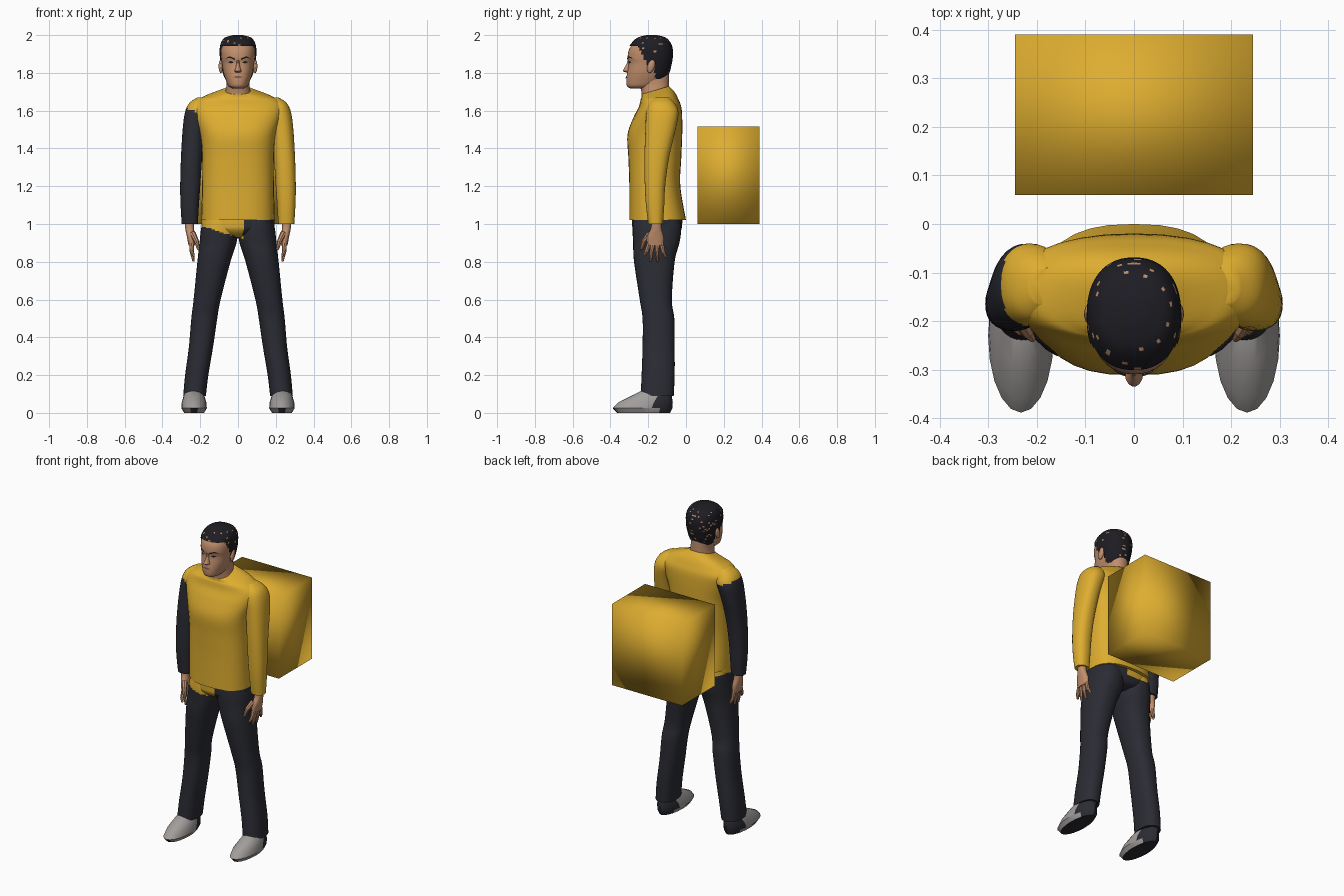
import bpy, bmesh, math, random
from mathutils import Vector
from mathutils.bvhtree import BVHTree

if "Cube" in bpy.data.objects:
    bpy.data.objects.remove(bpy.data.objects["Cube"])
random.seed(4)


def material(name, rgb):
    m = bpy.data.materials.new(name)
    m.use_nodes = True
    m.diffuse_color = (*rgb, 1)
    m.node_tree.nodes["Principled BSDF"].inputs["Base Color"].default_value = (*rgb, 1)
    return m


YELLOW = material("mustard yellow", (0.73, 0.42, 0.03))
NAVY = material("dark navy", (0.024, 0.025, 0.034))
SKIN = material("skin", (0.53, 0.27, 0.15))
GREY = material("shoe grey", (0.36, 0.34, 0.33))
HAIR = material("black hair", (0.012, 0.012, 0.017))
LIP = material("lip brown", (0.25, 0.1, 0.06))


def finish(name, bm, mats, paint=None, angle=40):
    """Turn a bmesh into a smooth object; paint picks a material index per face."""
    bmesh.ops.recalc_face_normals(bm, faces=bm.faces)
    bm.normal_update()
    if paint:
        for f in bm.faces:
            f.material_index = paint(f.calc_center_median(), f.normal)
    mesh = bpy.data.meshes.new(name)
    bm.to_mesh(mesh)
    bm.free()
    ob = bpy.data.objects.new(name, mesh)
    bpy.context.collection.objects.link(ob)
    for m in mats:
        mesh.materials.append(m)
    bpy.ops.object.select_all(action='DESELECT')
    ob.select_set(True)
    bpy.context.view_layer.objects.active = ob
    bpy.ops.object.shade_smooth_by_angle(angle=math.radians(angle))
    return ob


def blend(rings, steps):
    """Catmull-Rom interpolation between rings."""
    out = []
    for i in range(len(rings) - 1):
        a, b, c, d = (rings[min(max(k, 0), len(rings) - 1)] for k in range(i - 1, i + 3))
        for s in range(steps):
            t = s / steps
            out.append([0.5 * (2 * q + (r - p) * t + (2 * p - 5 * q + 4 * r - w) * t * t
                               + (3 * q - p - 3 * r + w) * t ** 3)
                        for p, q, r, w in zip(a, b, c, d)])
    return out + [rings[-1]]


def loft(bm, rings, side=1, sides=32, steps=5, power=2.3):
    """Skin rings of (height, front y, back y, x from, x to, tilt)."""
    loops = []
    for z, yf, yb, xa, xb, tilt in blend([(*r, 0)[:6] for r in rings], steps):
        loop = []
        for k in range(sides):
            a = math.tau * k / sides
            c, s = (math.copysign(abs(v) ** (2 / power), v) for v in (math.cos(a), math.sin(a)))
            dy = s * (yb - yf) / 2
            x = (xa + xb) / 2 + c * (xb - xa) / 2
            loop.append(bm.verts.new((side * x, (yf + yb) / 2 + dy, z + tilt * dy)))
        loops.append(loop)
    for lo, hi in zip(loops, loops[1:]):
        for k in range(sides):
            n = (k + 1) % sides
            bm.faces.new((lo[k], lo[n], hi[n], hi[k]))
    bm.faces.new(loops[0])
    bm.faces.new(loops[-1])


def centred(rows):
    return [(z, yf, yb, -w, w, *rest) for z, yf, yb, w, *rest in rows]


def finger(bm, a, b, r0, r1):
    """Tapered tube with a rounded tip."""
    a, b = Vector(a), Vector(b)
    d = b - a
    rot = d.to_track_quat('Z', 'Y').to_matrix().to_4x4()
    rot.translation = (a + b) / 2
    bmesh.ops.create_cone(bm, cap_ends=True, segments=8, radius1=r0, radius2=r1,
                          depth=d.length, matrix=rot)
    rot.translation = b
    bmesh.ops.create_uvsphere(bm, u_segments=8, v_segments=6, radius=r1, matrix=rot)


# Delivery box, softly shaded across its corners
bpy.ops.mesh.primitive_cube_add(size=1, location=(0, 0.225, 1.258))
box = bpy.context.object
box.name = "delivery_box"
box.scale = (0.49, 0.33, 0.515)
bpy.ops.object.transform_apply(location=False, rotation=False)
box.data.materials.append(YELLOW)
bpy.ops.object.shade_smooth()

# Shirt body
bm = bmesh.new()
loft(bm, centred([
    (1.02, -0.30, 0.0, 0.195), (1.2, -0.30, -0.03, 0.19), (1.35, -0.305, -0.025, 0.19),
    (1.47, -0.31, -0.02, 0.20), (1.56, -0.28, -0.02, 0.23), (1.62, -0.25, -0.025, 0.245),
    (1.66, -0.24, -0.04, 0.21), (1.685, -0.235, -0.06, 0.155, 0.15),
    (1.708, -0.235, -0.09, 0.075, 0.3)]), power=2.5)
finish("shirt_body", bm, [YELLOW])


# Trousers, with the shirt colour running below the hem on one hip
def trouser_paint(c, n):
    edge = 0.93 - 0.3 * c.x if c.y < -0.15 else 0.98 - 0.08 * c.x
    return 1 if c.x < 0.03 and c.z > edge else 0


bm = bmesh.new()
loft(bm, centred([(0.925, -0.2, -0.09, 0.04), (0.94, -0.25, -0.045, 0.12),
                  (0.97, -0.28, -0.025, 0.18), (1.0, -0.285, -0.02, 0.194),
                  (1.04, -0.285, -0.02, 0.188)]), sides=48)
finish("hips", bm, [NAVY, YELLOW], trouser_paint)

LEG = [(0.09, -0.24, -0.065, 0.17, 0.29), (0.2, -0.235, -0.06, 0.157, 0.28),
       (0.35, -0.23, -0.06, 0.132, 0.26), (0.5, -0.23, -0.062, 0.11, 0.247),
       (0.6, -0.245, -0.075, 0.092, 0.235), (0.8, -0.275, -0.06, 0.04, 0.215),
       (0.9, -0.28, -0.035, 0.008, 0.204), (0.97, -0.283, -0.025, 0.0, 0.196),
       (1.02, -0.28, -0.03, 0.005, 0.185)]
SHOE = [(0.0, -0.365, -0.085, 0.18, 0.285), (0.025, -0.388, -0.072, 0.165, 0.3),
        (0.055, -0.36, -0.07, 0.167, 0.298), (0.09, -0.29, -0.075, 0.178, 0.288),
        (0.12, -0.23, -0.09, 0.19, 0.275)]
ARM = [(1.0, -0.2, -0.122, 0.213, 0.298), (1.1, -0.212, -0.115, 0.207, 0.304),
       (1.2, -0.218, -0.11, 0.2, 0.306), (1.35, -0.22, -0.09, 0.19, 0.302),
       (1.5, -0.215, -0.055, 0.175, 0.293), (1.59, -0.21, -0.04, 0.15, 0.281),
       (1.64, -0.195, -0.06, 0.14, 0.258), (1.67, -0.165, -0.09, 0.15, 0.215)]
PALM = [(0.885, -0.205, -0.12, 0.228, 0.262), (0.93, -0.207, -0.117, 0.228, 0.27),
        (0.98, -0.185, -0.13, 0.233, 0.28), (1.03, -0.185, -0.13, 0.233, 0.283)]
FINGERS = [(-0.193, -0.222, 0.83), (-0.173, -0.187, 0.802),
           (-0.152, -0.15, 0.802), (-0.131, -0.108, 0.822)]

# Paired limbs
for side, label in ((1, "left"), (-1, "right")):
    bm = bmesh.new()
    loft(bm, LEG, side, steps=8)
    finish(label + "_trouser_leg", bm, [NAVY, YELLOW], trouser_paint)

    bm = bmesh.new()
    loft(bm, SHOE, side, sides=20, steps=1, power=2)
    finish(label + "_shoe", bm, [GREY, NAVY],
           lambda c, n: 1 if c.y > -0.16 or n.z < -0.6 else 0, 30)

    bm = bmesh.new()
    loft(bm, ARM, side)
    finish(label + "_sleeve", bm, [YELLOW, NAVY],
           lambda c, n: 1 if c.x < 0 and c.z < 1.6 + 0.3 * (-0.24 - c.x) else 0)

    bm = bmesh.new()
    loft(bm, PALM, side, sides=16, steps=3)
    for y0, y1, z1 in FINGERS:
        knuckle = (side * 0.245, (y0 + y1) / 2 - 0.002, 0.855)
        finger(bm, (side * 0.246, y0, 0.9), knuckle, 0.013, 0.011)
        finger(bm, knuckle, (side * 0.236, y1, z1 + 0.005), 0.011, 0.007)
    finger(bm, (side * 0.24, -0.19, 0.95), (side * 0.22, -0.222, 0.91), 0.017, 0.013)
    finger(bm, (side * 0.22, -0.222, 0.91), (side * 0.21, -0.235, 0.87), 0.013, 0.008)
    finish(label + "_hand", bm, [SKIN])

    # Ear
    bm = bmesh.new()
    bmesh.ops.create_uvsphere(bm, u_segments=14, v_segments=10, radius=1)
    for v in bm.verts:
        v.co = (side * (0.091 + 0.012 * v.co.x), -0.185 + 0.02 * v.co.y + 0.008 * v.co.z,
                1.835 + 0.036 * v.co.z)
    finish(label + "_ear", bm, [SKIN])

# Neck
bm = bmesh.new()
loft(bm, centred([(1.62, -0.235, -0.09, 0.075), (1.69, -0.235, -0.09, 0.068),
                  (1.74, -0.245, -0.09, 0.06), (1.8, -0.25, -0.09, 0.06)]))
finish("neck", bm, [SKIN])

# Head
HEAD = [(1.718, -0.295, -0.2, 0.03), (1.73, -0.312, -0.16, 0.05), (1.76, -0.316, -0.12, 0.064),
        (1.80, -0.312, -0.095, 0.077), (1.85, -0.304, -0.082, 0.085),
        (1.88, -0.309, -0.077, 0.089), (1.92, -0.303, -0.077, 0.09),
        (1.955, -0.28, -0.09, 0.082), (1.98, -0.25, -0.115, 0.062), (1.993, -0.205, -0.16, 0.02)]
bm = bmesh.new()
loft(bm, centred(HEAD), sides=40)
surface = BVHTree.FromBMesh(bm)
finish("head", bm, [SKIN])

# Nose
bm = bmesh.new()
loft(bm, centred([(1.803, -0.32, -0.29, 0.013), (1.809, -0.334, -0.28, 0.019),
                  (1.82, -0.331, -0.28, 0.015), (1.845, -0.316, -0.28, 0.009),
                  (1.87, -0.309, -0.28, 0.008)]), sides=14, steps=3, power=2)
finish("nose", bm, [SKIN])


# Hair cap: a slightly larger head shell trimmed along the hairline
def below_hairline(c):
    if c.y < -0.255:
        return c.z < 1.945
    if c.y < -0.205:
        return c.z < 1.945 - 2 * (c.y + 0.255)
    return c.z < (1.845 if c.y < -0.165 else 1.765)


bm = bmesh.new()
loft(bm, centred([(z + 0.007 * (z > 1.9), yf - 0.005, yb + 0.007, w + 0.007)
                  for z, yf, yb, w in HEAD]), sides=56)
bmesh.ops.delete(bm, geom=[f for f in bm.faces if below_hairline(f.calc_center_median())],
                 context='FACES')
finish("hair", bm, [HAIR, SKIN], lambda c, n: 1 if c.z < 1.985 and random.random() < 0.04 else 0)


# Painted face features, laid just over the skin
def patch(name, points, mat):
    bm = bmesh.new()
    verts = []
    for x, z in points:
        hit = surface.ray_cast(Vector((x, -1, z)), Vector((0, 1, 0)))[0]
        verts.append(bm.verts.new(hit - Vector((0, 0.004, 0))))
    bm.faces.new(verts)
    finish(name, bm, [mat])


for s, label in ((1, "left"), (-1, "right")):
    patch(label + "_brow", [(s * x, z) for x, z in
          ((0.016, 1.868), (0.045, 1.88), (0.07, 1.874), (0.045, 1.888), (0.016, 1.877))], HAIR)
    patch(label + "_eye", [(s * x, z) for x, z in
          ((0.022, 1.855), (0.036, 1.85), (0.054, 1.856), (0.038, 1.863))], HAIR)
patch("mouth", [(-0.028, 1.777), (0, 1.771), (0.028, 1.777), (0.008, 1.784), (-0.008, 1.784)], LIP)
